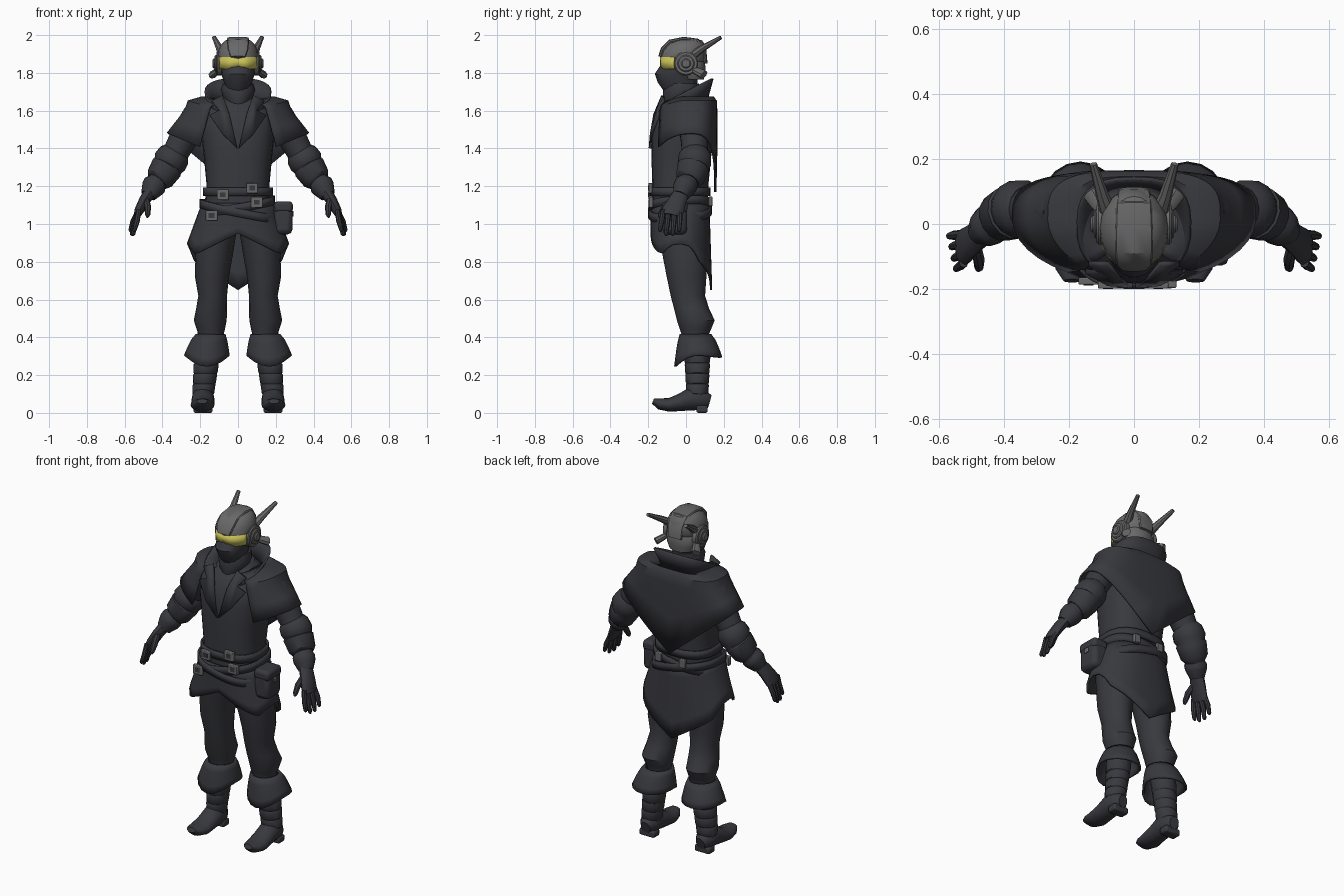
import bpy, bmesh, math
from mathutils import Vector


def material(name, col):
    m = bpy.data.materials.new(name)
    m.diffuse_color = (*col, 1)
    return m


CLOTH = material("dark cloth", (0.040, 0.041, 0.049))
METAL = material("grey metal", (0.14, 0.14, 0.14))
YELLOW = material("yellow visor", (0.58, 0.53, 0.10))


def finish(name, bm, mat, mirror=False, thick=0, bevel=0):
    bmesh.ops.recalc_face_normals(bm, faces=bm.faces)
    me = bpy.data.meshes.new(name)
    bm.to_mesh(me)
    bm.free()
    me.materials.append(mat)
    ob = bpy.data.objects.new(name, me)
    bpy.context.collection.objects.link(ob)
    if thick:
        s = ob.modifiers.new("thickness", 'SOLIDIFY')
        s.thickness, s.offset = thick, 0
    if bevel:
        b = ob.modifiers.new("bevel", 'BEVEL')
        b.width, b.segments = bevel, 2
    if mirror:
        ob.modifiers.new("mirror", 'MIRROR')
    return ob


def spow(v, p):
    return math.copysign(abs(v) ** p, v)


def egg(t, rx, cy, front, back, p=1.0):
    """Rounded outline; t = 0 is the back, t = pi the front."""
    c = math.cos(t)
    return rx * spow(math.sin(t), p), cy + (back if c > 0 else front) * spow(c, p)


def loft(name, rings, mat, n=16, mirror=False, p=1.0, ref=None):
    """Rings (x, y, z, a, b): level ellipses, or square to the path if ref is given."""
    bm = bmesh.new()
    loops = []
    pts = [Vector(r[:3]) for r in rings]
    for i, r in enumerate(rings):
        s, f = Vector((1, 0, 0)), Vector((0, 1, 0))
        if ref:
            d = (pts[min(i + 1, len(pts) - 1)] - pts[max(i - 1, 0)]).normalized()
            s = d.cross(Vector(ref)).normalized()
            f = s.cross(d)
        a, b = r[3], r[-1]
        loops.append([bm.verts.new(pts[i] + s * a * spow(math.cos(k * math.tau / n), p)
                                   + f * b * spow(math.sin(k * math.tau / n), p)) for k in range(n)])
    for l0, l1 in zip(loops, loops[1:]):
        for k in range(n):
            j = (k + 1) % n
            bm.faces.new((l0[k], l0[j], l1[j], l1[k]))
    bm.faces.new(loops[0])
    bm.faces.new(loops[-1])
    return finish(name, bm, mat, mirror)


def sheet(name, f, nu, nv, mat, closed=False, mirror=False, thick=0.012):
    bm = bmesh.new()
    g = [[bm.verts.new(f(u / nu, v / nv)) for u in range(nu if closed else nu + 1)] for v in range(nv + 1)]
    for v in range(nv):
        for u in range(nu):
            w = (u + 1) % len(g[0])
            bm.faces.new((g[v][u], g[v][w], g[v + 1][w], g[v + 1][u]))
    return finish(name, bm, mat, mirror, thick)


def box(name, c, size, mat, mirror=False, bevel=0.004):
    bm = bmesh.new()
    bmesh.ops.create_cube(bm, size=1)
    for v in bm.verts:
        v.co = Vector(c) + Vector([a * b for a, b in zip(v.co, size)])
    return finish(name, bm, mat, mirror, 0, bevel)


Y, X = (0, 1, 0), (1, 0, 0)

# torso
loft("torso", [(0, -.03, .95, .18, .14), (0, -.03, 1.08, .18, .145), (0, -.03, 1.2, .166, .148),
               (0, -.025, 1.35, .18, .158), (0, -.02, 1.48, .195, .163), (0, -.01, 1.57, .20, .155),
               (0, 0, 1.63, .15, .125), (0, .01, 1.68, .08, .08)], CLOTH, 24, p=.78)

# legs, boots and boot cuffs
loft("leg", [(.11, -.02, .98, .105, .125), (.125, -.005, .85, .10, .122), (.138, .003, .72, .09, .105),
             (.134, .01, .62, .076, .091), (.14, .03, .55, .082, .093), (.147, .052, .49, .087, .1),
             (.144, .05, .44, .074, .082), (.143, .048, .41, .066, .07), (.145, .05, .37, .066, .07)], CLOTH, mirror=True)
shaft = [(.152, .055, .38, .07)]
for i in range(4):
    z, x, r = .31 - .055 * i, .163 + .006 * i, .07 - .003 * i
    shaft += [(x, .06, z, r), (x + .003, .06, z - .042, r - .003), (x + .003, .06, z - .046, r - .006)]
loft("boot_shaft", shaft + [(.185, .055, .07, .055)], CLOTH, mirror=True)
loft("boot_foot", [(.183, .125, .06, .035, .03), (.185, .09, .07, .055, .055), (.185, .03, .075, .062, .06),
                   (.186, -.03, .055, .046, .061), (.188, -.09, .042, .036, .063),
                   (.19, -.14, .048, .03, .052), (.19, -.175, .062, .014, .028)], CLOTH, mirror=True, ref=X)
box("boot_heel", (.185, .085, .02), (.10, .06, .04), CLOTH, True, .01)


def boot_cuff(u, v):
    t = u * math.tau
    k = v ** .7
    x, y = egg(t, .074 + .043 * k, .05 + .015 * k, .078 + .044 * k, .078 + .044 * k)
    c = math.cos(t)
    low = .305 - (.06 * c * c if c < 0 else .012 * c)
    return .145 + .02 * k + x, y, .415 + (low - .415) * v


sheet("boot_cuff", boot_cuff, 18, 4, CLOTH, True, True)


# coat skirt with a pointed tail
def skirt(u, v):
    t = u * math.tau
    x, y = egg(t, .186 + .079 * v, -.03, .152, .148 + .015 * v, .8)
    k = min(1, abs(x) / (.186 + .079 * v))
    low = .65 + .17 * k if math.cos(t) > 0 else .95 - .13 * k
    low += .5 * max(0, k - .85)
    return x, y, 1.11 + (low - 1.11) * v


sheet("coat_skirt", skirt, 32, 5, CLOTH, True)


# shoulder cape, open at the front and pointed at the back
def cape(u, v):
    t = (u * 2 - 1) * math.radians(147)
    prof = [(.11, .11, .10, 1.655), (.19, .15, .125, 1.67), (.262, .178, .138, 1.65), (.278, .185, .14, 1.60),
            (.325, .19, .14, 0), (.372, .195, .135, 0)]
    i = round(v * 5)
    rx, fr, bk, z = prof[i]
    x, y = egg(t, rx, .02, fr, bk, .62 if math.cos(t) > 0 else 1)
    k = abs(x) / rx
    low = 1.17 + .31 * k if math.cos(t) > 0 else 1.48 - .16 * (1 - k)
    if i > 3:
        z = 1.60 + (low - 1.60) * (i - 3) / 2
    elif i < 3:
        z -= .25 * max(0, -y - .02)
    return x, y, z


sheet("shoulder_cape", cape, 32, 5, CLOTH)


# standing collar and lapels
def collar(u, v):
    t = (u * 2 - 1) * math.radians(152)
    x, y = egg(t, .12 + .052 * v, .0, .13 + .025 * v, .11 + .03 * v, .75)
    return x, y, 1.66 + .11 * v - .5 * (.11 + .03 * v - y)


sheet("collar", collar, 24, 2, CLOTH)
bm = bmesh.new()
chest = [(0.004, 1.40), (.08, 1.475), (.15, 1.575), (.10, 1.60), (.14, 1.65), (.08, 1.68), (.045, 1.58)]
bm.faces.new([bm.verts.new((x, -.19 + .38 * max(0, z - 1.52) + 1.0 * x * x, z)) for x, z in chest])
finish("lapel", bm, CLOTH, True, .016)

# arms, cuffs and gloves
loft("arm", [(.21, .035, 1.57, .085), (.285, .045, 1.46, .076), (.35, .047, 1.34, .066), (.42, .02, 1.235, .055),
             (.47, -.02, 1.16, .042)], CLOTH, 14, True, ref=Y)
loft("sleeve_cuff", [(.325, .05, 1.385, .07), (.337, .05, 1.365, .086), (.36, .045, 1.33, .091), (.372, .04, 1.305, .08),
                     (.378, .037, 1.298, .086), (.415, .02, 1.24, .076), (.428, .012, 1.225, .06)], CLOTH, 14, True, ref=Y)
loft("glove_cuff", [(.425, .012, 1.23, .05), (.44, .0, 1.208, .064), (.452, -.01, 1.19, .062),
                    (.475, -.028, 1.15, .042)], CLOTH, 12, True, ref=Y)
loft("palm", [(.465, -.022, 1.17, .034, .042), (.498, -.048, 1.12, .029, .05), (.524, -.07, 1.07, .025, .058),
              (.535, -.076, 1.045, .018, .052)], CLOTH, 12, True, ref=Y)
for i, (y, length) in enumerate([(-.12, .095), (-.092, .115), (-.061, .115), (-.032, .095)]):
    yt, dx = y * 1.15, .007 * (i - 2)
    loft(f"finger_{i + 1}", [(.525, y, 1.075, .014), (.549 + dx, (y + yt) / 2, 1.06 - length * .5, .0145),
                             (.562 + dx, yt, 1.062 - length, .011), (.565 + dx, yt, 1.053 - length, .005)],
         CLOTH, 8, True, ref=Y)
loft("thumb", [(.488, -.07, 1.13, .019), (.478, -.11, 1.09, .018), (.478, -.135, 1.05, .014),
               (.48, -.143, 1.035, .006)], CLOTH, 8, True, ref=Y)


# belts with buckles and a hip pouch
def belt(name, z0, rx, tilt, bow):
    def f(u, v):
        t = u * math.tau
        x, y = egg(t, rx, -.03, rx * .45 + .076, rx * .45 + .073, .8)
        return x, y, z0 + tilt * x + bow * math.cos(t) + .045 * (v - .5)
    sheet(name, f, 32, 1, CLOTH, True)


belt("belt_upper", 1.17, .178, 0, 0)
belt("belt_middle", 1.095, .19, .17, .01)
belt("belt_lower", 1.07, .198, -.2, .01)
for i, (x, y, z) in enumerate([(-.08, -.188, 1.155), (.075, -.188, 1.19), (.10, -.186, 1.115), (-.14, -.176, 1.045)]):
    box(f"buckle_{i + 1}", (x, y, z), (.062, .022, .055), METAL)
    box(f"buckle_gap_{i + 1}", (x, y - .011, z), (.03, .004, .025), CLOTH, bevel=0)
for i, x in enumerate((-.07, .09)):
    box(f"back_buckle_{i + 1}", (x, .13, 1.12), (.04, .022, .05), METAL)
box("pouch", (.238, -.06, 1.02), (.10, .13, .15), CLOTH, bevel=.025)
box("pouch_flap", (.24, -.06, 1.09), (.10, .135, .06), CLOTH, bevel=.018)
box("pouch_clasp", (.29, -.06, 1.055), (.01, .03, .03), METAL)

# scarf, mask and head
loft("scarf", [(0, -.05, 1.60, .03, .06), (0, -.04, 1.66, .075, .085), (0, -.025, 1.71, .092, .095),
               (0, -.02, 1.745, .08, .09)], CLOTH)
loft("face_mask", [(0, -.03, 1.70, .065, .085), (0, -.045, 1.75, .075, .105), (0, -.05, 1.795, .088, .115),
                   (0, -.035, 1.84, .090, .100), (0, -.03, 1.87, .088, .088)], CLOTH)

# helmet
loft("helmet", [(0, .04, 1.765, .075, .055), (0, .035, 1.80, .092, .066), (0, .028, 1.835, .098, .075),
                (0, -.008, 1.86, .098, .106), (0, -.015, 1.884, .108, .124), (0, -.012, 1.92, .104, .12),
                (0, -.005, 1.95, .09, .105), (0, .005, 1.972, .068, .08), (0, .01, 1.98, .035, .045)], METAL, 20)
loft("helmet_crest", [(0, -.135, 1.885, .012, .04), (0, -.123, 1.925, .012, .055), (0, -.085, 1.965, .012, .058),
                      (0, -.01, 1.981, .01, .058), (0, .06, 1.97, .012, .055), (0, .098, 1.92, .01, .05),
                      (0, .104, 1.85, .01, .045)], METAL, 12, p=.6, ref=X)


def visor(u, v):
    t = math.pi + (u * 2 - 1) * math.radians(66)
    x, y = egg(t, .106, -.01, .124, .124, .97)
    k = max(0, 1 - abs(x) / .04)
    low, high = 1.82 + .018 * k, 1.884 - .008 * k
    return x, y, low + (high - low) * v


sheet("visor", visor, 16, 1, YELLOW, thick=.009)


def ear_part(name, x0, x1, r, mat=METAL):
    loft(name, [(x0, 0, 1.85, r), (x1 - .006, 0, 1.85, r), (x1, 0, 1.85, r - .006)], mat, 18, True, ref=Y)


ear_part("ear_disc", .085, .115, .064)
ear_part("ear_ring", .11, .124, .045)
ear_part("ear_cap", .12, .134, .026)
loft("ear_fin", [(.09, .03, 1.825, .014, .018), (.115, .065, 1.805, .018, .024), (.135, .095, 1.79, .02, .028)],
     METAL, 8, True, ref=Y)
loft("horn", [(.082, .045, 1.90, .022, .026), (.098, .09, 1.932, .018, .02), (.126, .185, 1.988, .010, .012)],
     METAL, 8, True, ref=X)

# shading: smooth surfaces with crisp edges
bpy.ops.object.select_all(action='SELECT')
bpy.context.view_layer.objects.active = bpy.data.objects["torso"]
bpy.ops.object.shade_smooth_by_angle(angle=math.radians(35))
